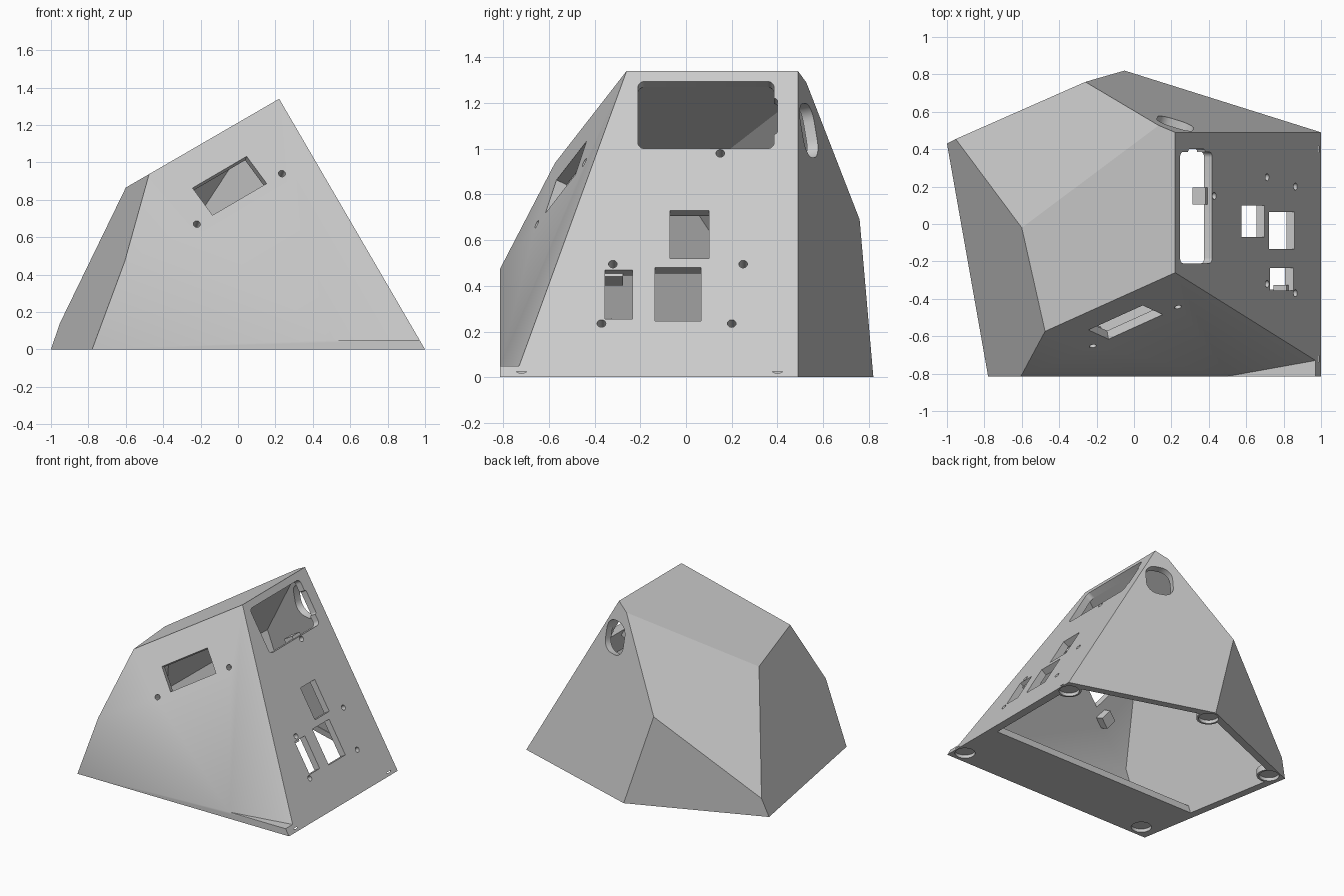
import bpy, bmesh, math
from mathutils import Vector, Matrix
from mathutils.geometry import intersect_line_plane

cube = bpy.data.objects.get("Cube")
if cube:
    bpy.data.objects.remove(cube, do_unlink=True)

WALL = 0.05
PANEL_TOP = 0.05
CENTRE = Vector((0, 0, 0.4))

# Key corners of the faceted case
top_front = Vector((0.22, -0.26, 1.34))
top_back = Vector((0.22, 0.49, 1.34))
base_right = Vector((1, 0.49, 0))
base_back = Vector((-0.05, 0.82, 0))
base_left = Vector((-1, 0.43, 0))
base_front = Vector((-0.78, -0.815, 0))
shoulder = Vector((-0.48, -0.575, 0.93))
knee = Vector((-0.6, -0.02, 0.865))
back_knee = Vector((-0.26, 0.76, 0.69))
left_low = Vector((-0.96, 0.455, 0.13))
front_low = Vector((-0.6, -0.815, 0.47))
toe = Vector((0.97, -0.73, PANEL_TOP))


def plane(a, b, c):
    """Point and outward normal of the facet through three corners."""
    n = (b - a).cross(c - a).normalized()
    return a, (n if n.dot(a - CENTRE) > 0 else -n)


slope = plane(top_front, front_low, toe)
right = plane(top_front, top_back, base_right)
back = plane(top_back, base_right, base_back)
facets = [right, back,
          plane(top_front, top_back, knee),
          plane(knee, back_knee, left_low),
          plane(back_knee, base_left, base_back),
          plane(base_front, base_left, knee),
          plane(base_front, front_low, base_front + Vector((1, 0, 0)))]


def floor(z):
    return Vector((0, 0, z)), Vector((0, 0, -1))


def ceiling(z):
    return Vector((0, 0, z)), Vector((0, 0, 1))


def make_object(name, bm):
    bmesh.ops.recalc_face_normals(bm, faces=bm.faces)
    mesh = bpy.data.meshes.new(name)
    bm.to_mesh(mesh)
    bm.free()
    ob = bpy.data.objects.new(name, mesh)
    bpy.context.collection.objects.link(ob)
    return ob


def clip(bm, planes, inset=0):
    """Trim a closed convex mesh by planes and cap each cut."""
    for co, n in planes:
        bmesh.ops.bisect_plane(bm, geom=bm.verts[:] + bm.edges[:] + bm.faces[:],
                               plane_co=co - n * inset, plane_no=n, clear_outer=True)
        rim = [e for e in bm.edges if e.is_boundary]
        if rim:
            bmesh.ops.holes_fill(bm, edges=rim, sides=0)


def solid(name, planes, inset=0, extra=()):
    bm = bmesh.new()
    bmesh.ops.create_cube(bm, size=6)
    clip(bm, planes, inset)
    clip(bm, extra)
    return make_object(name, bm)


def cylinder(name, x, y, radius, z0, z1, planes=()):
    bm = bmesh.new()
    bmesh.ops.create_cone(bm, cap_ends=True, segments=32, radius1=radius, radius2=radius,
                          depth=z1 - z0,
                          matrix=Matrix.Translation((x, y, (z0 + z1) / 2)))
    clip(bm, planes, 0.02)
    return make_object(name, bm)


def prism(name, facet, at, across, w, h, r=0, outer=0.05, inner=-0.1, steps=6):
    """Rounded rectangle on a facet, extruded along the facet normal."""
    n = facet[1]
    u = across.normalized()
    v = n.cross(u)
    pts = []
    for k, (sx, sy) in enumerate([(1, 1), (-1, 1), (-1, -1), (1, -1)]):
        corner = Vector((sx * (w / 2 - r), sy * (h / 2 - r)))
        for i in range(steps + 1 if r else 1):
            a = math.pi / 2 * (k + i / steps)
            # a full circle needs no repeated points where arcs meet
            if r >= w / 2 and i == steps:
                continue
            pts.append(corner + Vector((math.cos(a), math.sin(a))) * r)
    bm = bmesh.new()
    lower = [bm.verts.new(at + u * p.x + v * p.y + n * inner) for p in pts]
    face = bm.faces.new(lower)
    new = bmesh.ops.extrude_face_region(bm, geom=[face])["geom"]
    bmesh.ops.translate(bm, vec=n * (outer - inner),
                        verts=[g for g in new if isinstance(g, bmesh.types.BMVert)])
    return make_object(name, bm)


def boolean(target, tool, operation="DIFFERENCE"):
    tool.hide_render = True
    mod = target.modifiers.new("cut", "BOOLEAN")
    mod.operation, mod.solver, mod.object = operation, "EXACT", tool
    bpy.ops.object.select_all(action="DESELECT")
    bpy.context.view_layer.objects.active = target
    target.select_set(True)
    bpy.ops.object.modifier_apply(modifier=mod.name)
    bpy.data.objects.remove(tool, do_unlink=True)


def on_right(y, z):
    return intersect_line_plane(Vector((0, y, z)), Vector((1, y, z)), *right)


def on_y(facet, x, z):
    return intersect_line_plane(Vector((x, 0, z)), Vector((x, 1, z)), *facet)


# Outer case, with the sloping front cut down to a narrow toe ledge
case = solid("faceted_case", facets + [floor(0)])
boolean(case, solid("front_cut", [(slope[0], -slope[1]), floor(PANEL_TOP)]))

# Hollow inside, leaving a base panel along the front
boolean(case, solid("cavity", facets + [slope], WALL, [floor(PANEL_TOP)]))
boolean(case, solid("base_opening", facets + [slope], WALL + 0.004,
                    [floor(-1), ceiling(0.1), (Vector((0, -0.35, 0)), Vector((0, -1, 0)))]))

# Right-hand openings: y range, z range, corner radius
Y = Vector((0, 1, 0))
rise = math.sqrt(1 - right[1].z ** 2)
for y0, y1, z0, z1, r in [(-0.21, 0.385, 1.0, 1.295, 0.03),
                          (0.3, 0.4, 1.065, 1.22, 0.012),
                          (-0.07, 0.10, 0.52, 0.73, 0),
                          (-0.135, 0.065, 0.245, 0.48, 0),
                          (-0.355, -0.235, 0.255, 0.47, 0)]:
    boolean(case, prism("opening", right, on_right((y0 + y1) / 2, (z0 + z1) / 2), Y,
                        y1 - y0, (z1 - z0) / rise, r))

# Front slot and rounded cable hole in the back
along = top_front - shoulder
along -= slope[1] * along.dot(slope[1])
boolean(case, prism("slot", slope, on_y(slope, -0.045, 0.875), along, 0.36, 0.187))
level = Vector((0, 0, 1)).cross(back[1])
boolean(case, prism("cable_hole", back, on_y(back, 0.22, 1.08), level, 0.2, 0.24, 0.08))

# Screw bosses behind the walls, then their blind holes
screws = [(right, on_right(y, z), Y) for y, z in
          [(0.15, 0.98), (-0.32, 0.495), (0.25, 0.495), (-0.37, 0.235), (0.2, 0.235)]]
screws += [(slope, on_y(slope, x, z), along) for x, z in [(-0.22, 0.67), (0.235, 0.94)]]
for facet, at, across in screws:
    boolean(case, prism("boss", facet, at, across, 0.09, 0.09, 0, -0.03, -0.11), "UNION")
for facet, at, across in screws:
    boolean(case, prism("screw_hole", facet, at, across, 0.038, 0.038, 0.019, 0.05, -0.08))

# Round foot sockets under the corners
feet = [(0.92, 0.4), (0.92, -0.72), (-0.67, -0.72), (-0.89, 0.39), (-0.06, 0.73)]
for x, y in feet:
    boolean(case, cylinder("foot_boss", x, y, 0.085, 0, 0.048, facets), "UNION")
for x, y in feet:
    boolean(case, cylinder("foot_socket", x, y, 0.07, -0.1, 0.025))

# Single grey plastic
grey = bpy.data.materials.new("light_grey_plastic")
grey.use_nodes = True
colour = (0.6, 0.6, 0.6, 1)
grey.diffuse_color = colour
grey.node_tree.nodes["Principled BSDF"].inputs["Base Color"].default_value = colour
case.data.materials.clear()
case.data.materials.append(grey)
for poly in case.data.polygons:
    poly.material_index = 0

bpy.ops.object.select_all(action="DESELECT")
bpy.context.view_layer.objects.active = case
case.select_set(True)
bpy.ops.object.shade_smooth_by_angle(angle=math.radians(30))
